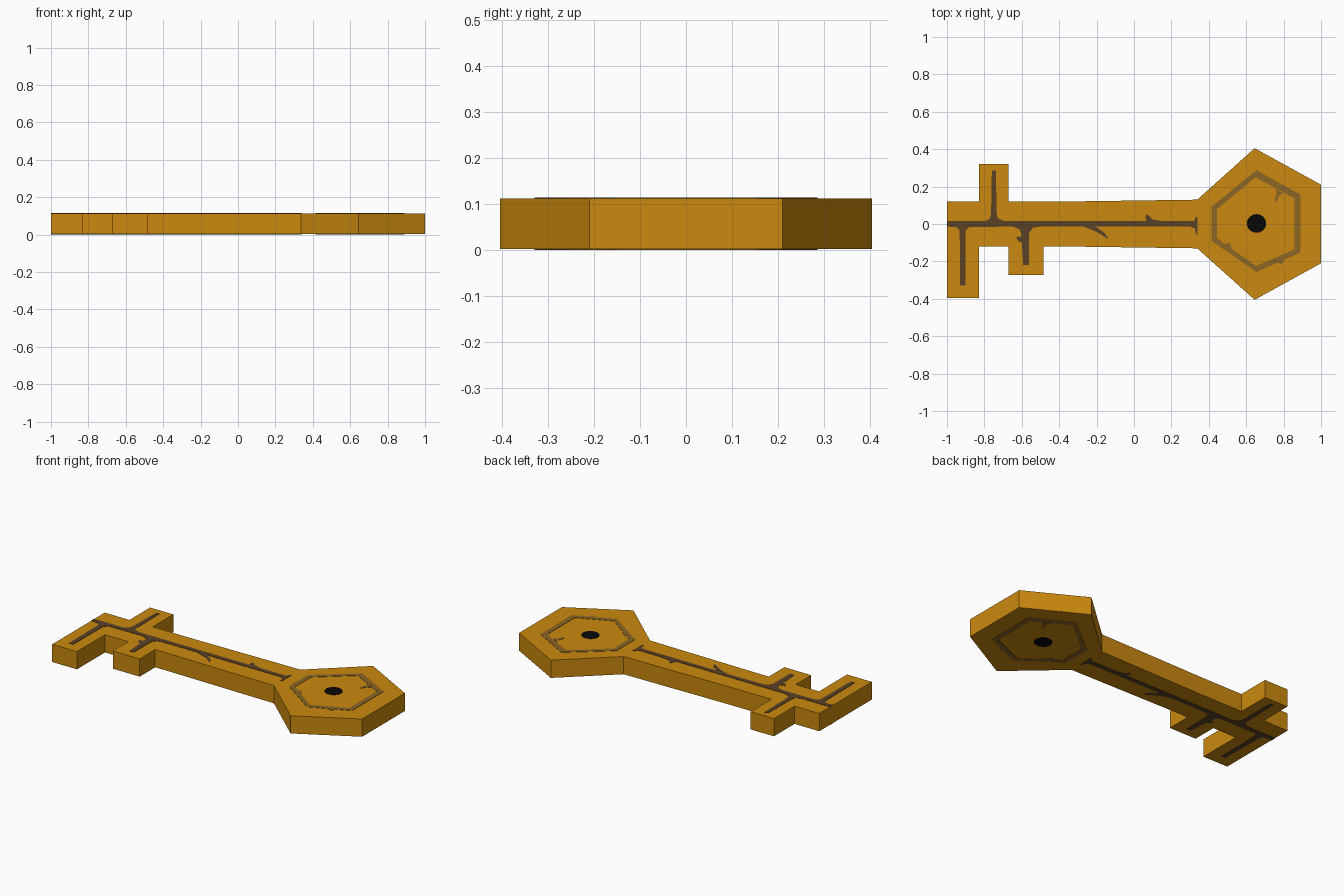
import bpy, bmesh, math

Z0, Z1 = 0.002, 0.112   # gold body faces
T = 0.002               # painted plate thickness


def material(name, rgb):
    m = bpy.data.materials.new(name)
    m.diffuse_color = (*rgb, 1)
    return m


GOLD = material("gold", (0.59, 0.25, 0.0045))
BROWN = material("dark brown", (0.105, 0.054, 0.018))
TAN = material("tan", (0.265, 0.133, 0.017))
BLACK = material("black", (0.002, 0.002, 0.002))


def finish(name, bm, mat):
    bmesh.ops.recalc_face_normals(bm, faces=bm.faces[:])
    me = bpy.data.meshes.new(name)
    bm.to_mesh(me)
    bm.free()
    me.materials.append(mat)
    ob = bpy.data.objects.new(name, me)
    bpy.context.collection.objects.link(ob)
    return ob


def prism(bm, pts, z0, z1):
    """Extrude a closed outline from z0 to z1."""
    face = bm.faces.new([bm.verts.new((x, y, z0)) for x, y in pts])
    up = bmesh.ops.extrude_face_region(bm, geom=[face])["geom"]
    vs = [g for g in up if isinstance(g, bmesh.types.BMVert)]
    bmesh.ops.translate(bm, verts=vs, vec=(0, 0, z1 - z0))


def plates(name, outlines, mat):
    """Painted plates repeated on the upper and lower face."""
    for side, z in (("top", Z1), ("bottom", 0.0)):
        bm = bmesh.new()
        for pts in outlines:
            prism(bm, pts, z, z + T)
        finish(f"{name}_{side}", bm, mat)


# Key body: shaft, three teeth and hexagonal head in one silhouette
body = [(-1, -0.395), (-0.83, -0.395), (-0.83, -0.12), (-0.67, -0.12),
        (-0.67, -0.272), (-0.485, -0.272), (-0.485, -0.12), (-0.38, -0.12),
        (0.338, -0.13), (0.645, -0.405), (1, -0.21), (1, 0.21),
        (0.645, 0.405), (0.338, 0.13), (-0.38, 0.12), (-0.67, 0.12),
        (-0.67, 0.322), (-0.83, 0.322), (-0.83, 0.12), (-1, 0.12)]
bm = bmesh.new()
prism(bm, body, Z0, Z1)
finish("key_body", bm, GOLD)

# Dark line along the shaft with branches into the teeth and worn chips
line = [(-1, -0.014), (-0.95, -0.016), (-0.932, -0.035), (-0.93, -0.33),
        (-0.902, -0.33), (-0.9, -0.035), (-0.88, -0.016), (-0.645, -0.014),
        (-0.61, -0.03), (-0.6, -0.065), (-0.63, -0.07), (-0.622, -0.088),
        (-0.6, -0.1), (-0.592, -0.22), (-0.562, -0.22), (-0.562, -0.05),
        (-0.54, -0.02), (-0.5, -0.014), (-0.27, -0.014), (-0.2, -0.042),
        (-0.135, -0.082), (-0.155, -0.05), (-0.205, -0.014), (0.3, -0.014),
        (0.325, -0.025), (0.332, -0.055), (0.34, -0.055), (0.34, 0.038),
        (0.332, 0.038), (0.32, 0.015), (0.15, 0.015), (0.1, 0.025),
        (0.075, 0.05), (0.06, 0.045), (0.065, 0.015), (-0.69, 0.015),
        (-0.728, 0.03), (-0.735, 0.06), (-0.738, 0.285), (-0.76, 0.285),
        (-0.764, 0.06), (-0.77, 0.03), (-0.8, 0.015), (-1, 0.015)]
plates("shaft_line", [line], BROWN)

# Tan hexagonal ring on the head, one strip per side, plus chips
outer = [(0.655, 0.287), (0.89, 0.157), (0.89, -0.152),
         (0.655, -0.257), (0.414, -0.09), (0.414, 0.092)]
inner = [(0.65, 0.25), (0.858, 0.138), (0.858, -0.136),
         (0.652, -0.225), (0.445, -0.076), (0.445, 0.08)]
ring = [[outer[i], outer[(i + 1) % 6], inner[(i + 1) % 6], inner[i]] for i in range(6)]
chips = [[(0.755, 0.19), (0.8, 0.165), (0.775, 0.15), (0.76, 0.115), (0.75, 0.125), (0.762, 0.16)],
         [(0.485, -0.11), (0.51, -0.098), (0.522, -0.125), (0.515, -0.15), (0.49, -0.13)],
         [(0.765, -0.203), (0.79, -0.218), (0.802, -0.194)]]
plates("head_ring", ring + chips, TAN)

# Black dot in the centre of the head
dot = [(0.655 + 0.052 * math.cos(a * math.tau / 16),
        0.003 + 0.05 * math.sin(a * math.tau / 16)) for a in range(16)]
plates("head_dot", [dot], BLACK)
